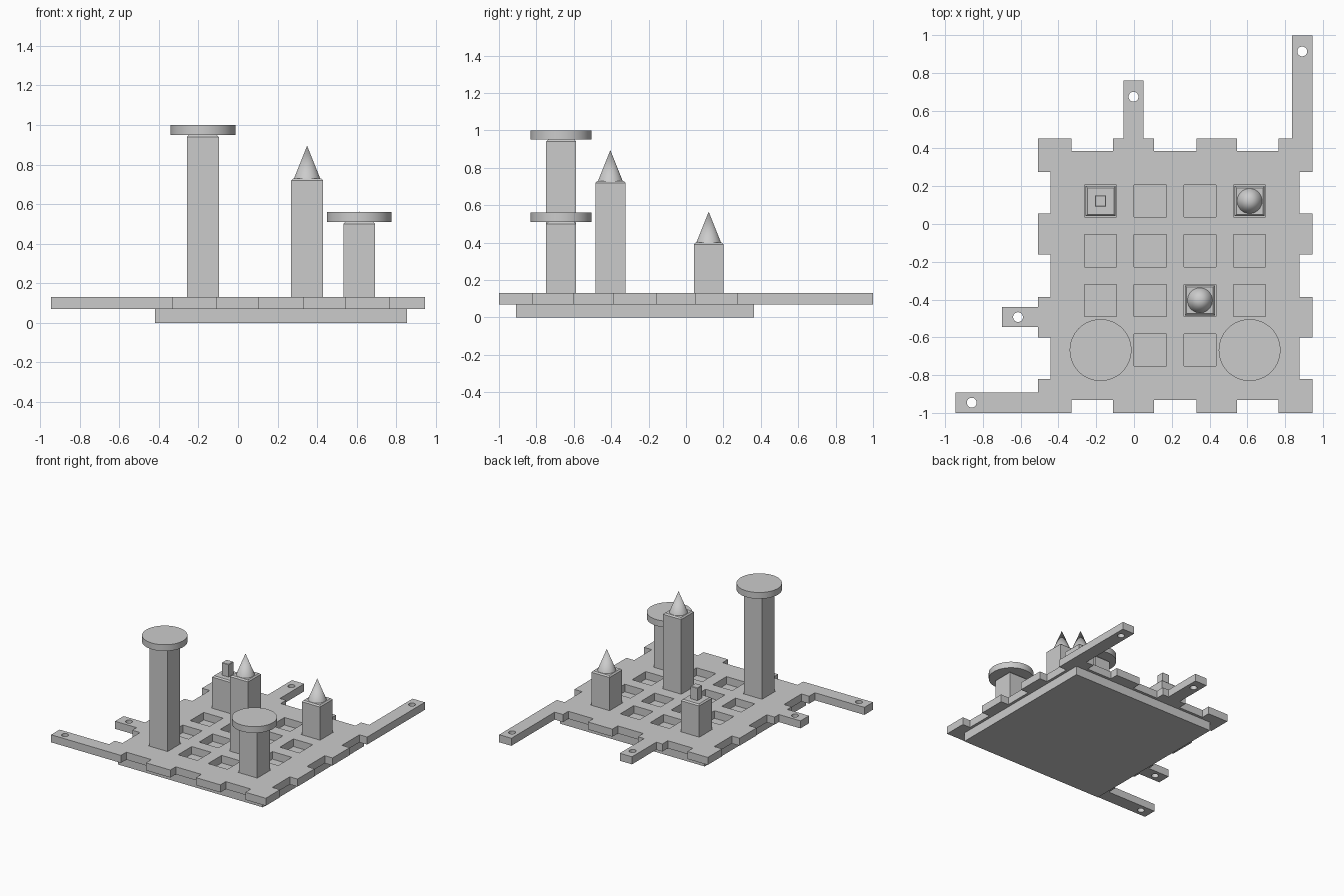
import bpy
import bmesh
from math import cos, sin, pi
from mathutils import Matrix, Vector

cube = bpy.data.objects.get("Cube")
if cube:
    bpy.data.objects.remove(cube, do_unlink=True)

CENTER = Vector((0.2175, -0.273))
OUTER, INNER = 0.7265, 0.6585       # half widths at the tabs and the notches
PLATE_BOTTOM, PLATE_TOP = 0.07, 0.13
PITCH, HOLE, POST = 0.263, 0.17, 0.16
ARM = 0.107


def add_object(name, bm):
    bmesh.ops.recalc_face_normals(bm, faces=bm.faces)
    mesh = bpy.data.meshes.new(name)
    bm.to_mesh(mesh)
    bm.free()
    obj = bpy.data.objects.new(name, mesh)
    bpy.context.collection.objects.link(obj)
    return obj


def select(obj):
    bpy.ops.object.select_all(action='DESELECT')
    obj.select_set(True)
    bpy.context.view_layer.objects.active = obj


def box(name, x, y, z0, z1, width, chamfer=0.0):
    bm = bmesh.new()
    mat = Matrix.Translation((x, y, (z0 + z1) / 2)) @ Matrix.Diagonal((width, width, z1 - z0, 1))
    bmesh.ops.create_cube(bm, size=1, matrix=mat)
    if chamfer:
        top = [e for e in bm.edges if all(v.co.z > z1 - 0.001 for v in e.verts)]
        bmesh.ops.bevel(bm, geom=top, offset=chamfer, segments=1, affect='EDGES')
    return add_object(name, bm)


def round_part(name, x, y, z0, z1, r0, r1):
    bm = bmesh.new()
    bmesh.ops.create_cone(bm, cap_ends=True, segments=64, radius1=r0, radius2=r1,
                          depth=z1 - z0, matrix=Matrix.Translation((x, y, (z0 + z1) / 2)))
    obj = add_object(name, bm)
    select(obj)
    bpy.ops.object.shade_smooth_by_angle()


def cell(col, row):
    return CENTER + Vector((col - 1.5, row - 1.5)) * PITCH


# Plate outline: four turned copies of a tabbed side, some with arms
TABS = [(-OUTER, -0.5475), (-0.3275, -0.1125), (0.1125, 0.3275), (0.5475, OUTER)]
CORNER = OUTER - ARM / 2
ARMS = {2: {0: (-CORNER, 0.545), 2: (0.22, 0.305)},
        3: {2: (0.22, 0.19), 3: (CORNER, 0.435)}}
outline, holes = [], []


def place(side, t, d):
    return CENTER + Matrix.Rotation(side * pi / 2, 2) @ Vector((t, -d))


for side in range(4):
    for i, (a, b) in enumerate(TABS):
        pts = [(a, INNER)] if i > 0 else []
        pts.append((a, OUTER))
        arm = ARMS.get(side, {}).get(i)
        if arm:
            t, length = arm
            lo, hi, end = t - ARM / 2, t + ARM / 2, OUTER + length
            pts += [(lo, OUTER), (lo, end), (hi, end), (hi, OUTER)]
            hole = place(side, t, end - 0.085)
            holes.append([hole + 0.026 * Vector((cos(k * pi / 16), sin(k * pi / 16)))
                          for k in range(32)])
        pts.append((b, OUTER))
        if i < 3:
            pts.append((b, INNER))
        for p in pts:
            p = place(side, *p)
            if not outline or (p - outline[-1]).length > 0.001:
                outline.append(p)
if (outline[0] - outline[-1]).length < 0.001:
    outline.pop()

# Square sockets
for col in range(4):
    for row in range(4):
        c, h = cell(col, row), HOLE / 2
        holes.append([c + Vector(v) for v in ((-h, -h), (h, -h), (h, h), (-h, h))])

# Board plate from a filled flat curve
curve = bpy.data.curves.new("board_plate", 'CURVE')
curve.dimensions = '2D'
curve.fill_mode = 'BOTH'
curve.extrude = (PLATE_TOP - PLATE_BOTTOM) / 2
for loop in [outline] + holes:
    spline = curve.splines.new('POLY')
    spline.points.add(len(loop) - 1)
    for point, p in zip(spline.points, loop):
        point.co = (p.x, p.y, 0, 1)
    spline.use_cyclic_u = True
plate = bpy.data.objects.new("board_plate", curve)
plate.location.z = (PLATE_BOTTOM + PLATE_TOP) / 2
bpy.context.collection.objects.link(plate)
select(plate)
bpy.ops.object.convert(target='MESH')
plate = bpy.context.view_layer.objects.active
bm = bmesh.new()
bm.from_mesh(plate.data)
bmesh.ops.remove_doubles(bm, verts=bm.verts, dist=0.0005)
bmesh.ops.recalc_face_normals(bm, faces=bm.faces)
for f in bm.faces:
    f.smooth = False
bm.to_mesh(plate.data)
bm.free()

# Base slab under the plate
box("base_slab", CENTER.x, CENTER.y, 0, PLATE_BOTTOM, 1.274)

# Game pieces: column, row, post top, piece top, kind of cap
PIECES = [("tall_disc", 0, 0, 0.95, 1.0, "disc"),
          ("short_disc", 3, 0, 0.51, 0.56, "disc"),
          ("tall_cone", 2, 1, 0.73, 0.895, "cone"),
          ("short_cone", 3, 3, 0.40, 0.565, "cone"),
          ("short_peg", 0, 3, 0.385, 0.485, "peg")]
for name, col, row, post_top, top, cap in PIECES:
    c = cell(col, row)
    box(name + "_post", c.x, c.y, PLATE_BOTTOM, post_top, POST, 0.01)
    if cap == "disc":
        round_part(name + "_cap", c.x, c.y, post_top, top, 0.1635, 0.1635)
    elif cap == "cone":
        round_part(name + "_tip", c.x, c.y, post_top, top, 0.066, 0)
    else:
        box(name + "_tip", c.x, c.y, post_top, top, 0.06, 0.003)
